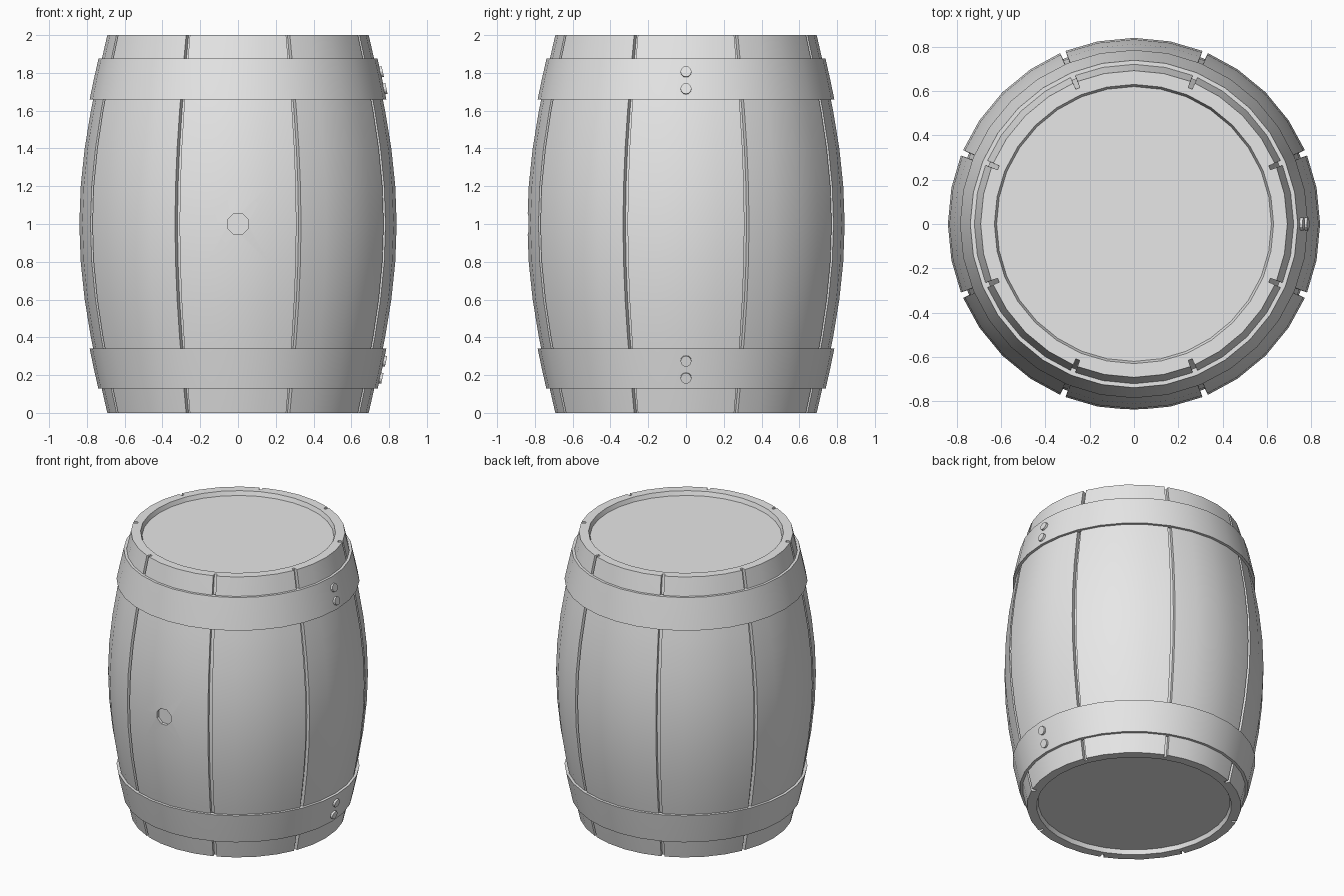
import bpy, bmesh
from math import sin, cos, pi, radians
from mathutils import Vector

old = bpy.data.objects.get("Cube")
if old:
    bpy.data.objects.remove(old, do_unlink=True)

grey = bpy.data.materials.new("plain grey")
grey.use_nodes = True
grey.diffuse_color = (0.8, 0.8, 0.8, 1)
grey.node_tree.nodes["Principled BSDF"].inputs["Base Color"].default_value = (0.8, 0.8, 0.8, 1)


def bulge(z):
    """Outer stave radius at a height."""
    return 0.692 + 0.148 * sin(pi * z / 2)


def slope(z):
    return 0.148 * pi / 2 * cos(pi * z / 2)


def finish(name, bm):
    bmesh.ops.recalc_face_normals(bm, faces=bm.faces)
    mesh = bpy.data.meshes.new(name)
    bm.to_mesh(mesh)
    bm.free()
    mesh.materials.append(grey)
    obj = bpy.data.objects.new(name, mesh)
    bpy.context.collection.objects.link(obj)
    return obj


def activate(obj):
    bpy.ops.object.select_all(action='DESELECT')
    obj.select_set(True)
    bpy.context.view_layer.objects.active = obj


def smooth(obj):
    activate(obj)
    bpy.ops.object.shade_smooth_by_angle(angle=radians(25))


def lathe(name, profile, spokes, closed):
    """Revolve (radius, z, groove depth) points over (angle, is_groove) spokes."""
    bm = bmesh.new()
    rings = []
    for r, z, depth in profile:
        ring = []
        for a, groove in spokes:
            rr = r - depth if groove else r
            ring.append(bm.verts.new((rr * cos(a), rr * sin(a), z)))
        rings.append(ring)
    pairs = list(zip(rings, rings[1:]))
    if closed:
        pairs.append((rings[-1], rings[0]))
    n = len(spokes)
    for low, high in pairs:
        for i in range(n):
            j = (i + 1) % n
            bm.faces.new((low[i], low[j], high[j], high[i]))
    if not closed:
        bm.faces.new(rings[0])
        bm.faces.new(rings[-1])
    return finish(name, bm)


def cylinder(name, centre, normal, radius, depth, sides, turn=0.0):
    bm = bmesh.new()
    bmesh.ops.create_cone(bm, cap_ends=True, segments=sides, radius1=radius,
                          radius2=radius, depth=depth)
    obj = finish(name, bm)
    spin = Vector((0, 0, 1)).rotation_difference(Vector(normal)).to_matrix().to_4x4()
    for v in obj.data.vertices:
        x, y, z = v.co
        v.co = spin @ Vector((x * cos(turn) - y * sin(turn),
                              x * sin(turn) + y * cos(turn), z)) + Vector(centre)
    return obj


# Eight staves with narrow grooves between them, and a recessed lid at each end
spokes = []
for k in range(8):
    for offset, groove in ((-21.6, 0), (-11.25, 0), (0, 0), (11.25, 0), (21.6, 0),
                           (21.7, 1), (23.3, 1)):
        spokes.append((radians(45 * k + offset), groove))
body = [(0.62, 0.03, 0), (0.63, 0, 0)]
body += [(bulge(i / 5), i / 5, 0.03) for i in range(11)]
body += [(0.63, 2, 0), (0.62, 1.97, 0)]
barrel = lathe("barrel_staves", body, spokes, False)

# Shallow octagonal bung hole in the front stave
cutter = cylinder("bung_cutter", (0, -0.84, 1), (0, -1, 0), 0.059, 0.05, 8, pi / 8)
cutter.hide_render = True
cut = barrel.modifiers.new("bung_hole", 'BOOLEAN')
cut.operation = 'DIFFERENCE'
cut.solver = 'EXACT'
cut.object = cutter
activate(barrel)
bpy.ops.object.modifier_apply(modifier=cut.name)
bpy.data.objects.remove(cutter, do_unlink=True)
smooth(barrel)

# Hoops following the bulge, each with two rivets on the left side
plain = [(2 * pi * i / 32, 0) for i in range(32)]
for label, heights in (("lower", (0.13, 0.235, 0.34)), ("upper", (1.66, 1.765, 1.875))):
    outer = [(bulge(z) + 0.018, z, 0) for z in heights]
    inner = [(bulge(z) - 0.015, z, 0) for z in reversed(heights)]
    smooth(lathe(label + "_hoop", outer + inner, plain, True))
    mid = heights[1]
    for side, step in (("bottom", -0.05), ("top", 0.04)):
        z = mid + step
        rivet = cylinder(f"{label}_hoop_{side}_rivet", (bulge(z) + 0.018, 0, z),
                         (1, 0, -slope(z)), 0.029, 0.024, 12)
        smooth(rivet)
